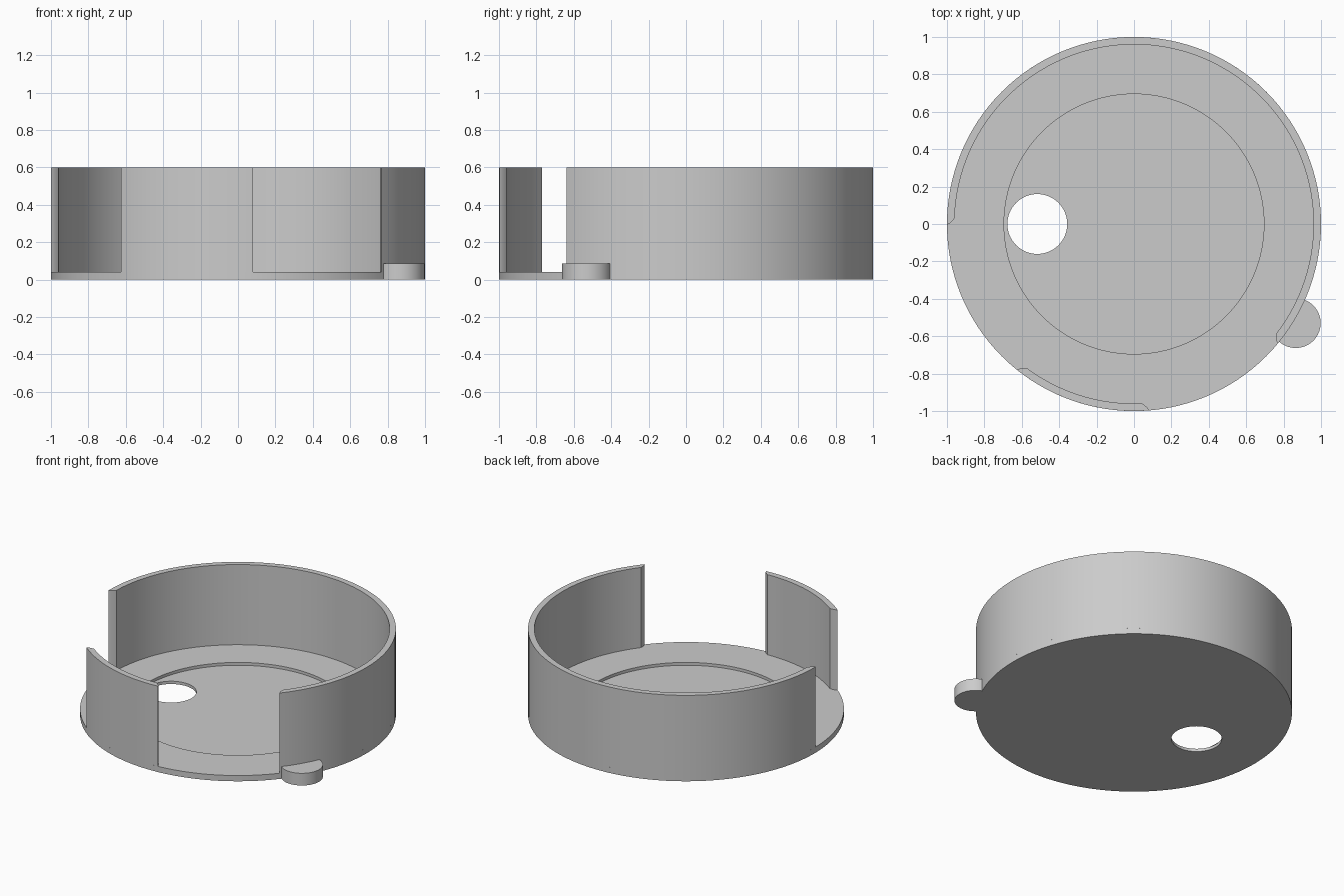
import bpy
import bmesh
from math import cos, sin, radians, hypot, tau

if "Cube" in bpy.data.objects:
    bpy.data.objects.remove(bpy.data.objects["Cube"], do_unlink=True)

# Single plain grey plastic
grey = bpy.data.materials.new("plain grey")
grey.use_nodes = True
grey.diffuse_color = (0.6, 0.6, 0.6, 1)
grey.node_tree.nodes["Principled BSDF"].inputs["Base Color"].default_value = (0.6, 0.6, 0.6, 1)

SEGMENTS = 128
RADIUS, INNER, RECESS = 1.0, 0.96, 0.695
FLOOR, RIM, TOP, TAB_TOP = 0.02, 0.04, 0.6, 0.085


def circle(x, y, r, n=SEGMENTS):
    return [(x + r * cos(tau * i / n), y + r * sin(tau * i / n)) for i in range(n)]


def arc(r, start, end):
    n = max(2, int(abs(end - start) / 360 * SEGMENTS))
    angles = [radians(start + (end - start) * i / n) for i in range(n + 1)]
    return [(r * cos(a), r * sin(a)) for a in angles]


def prism(name, outline, z0, z1):
    """Extrude a closed outline upwards into a solid."""
    bm = bmesh.new()
    face = bm.faces.new([bm.verts.new((x, y, z0)) for x, y in outline])
    top = bmesh.ops.extrude_face_region(bm, geom=[face])["geom"]
    bmesh.ops.translate(bm, vec=(0, 0, z1 - z0),
                        verts=[v for v in top if isinstance(v, bmesh.types.BMVert)])
    bmesh.ops.recalc_face_normals(bm, faces=bm.faces)
    mesh = bpy.data.meshes.new(name)
    bm.to_mesh(mesh)
    bm.free()
    mesh.materials.append(grey)
    obj = bpy.data.objects.new(name, mesh)
    bpy.context.collection.objects.link(obj)
    return obj


def select(obj):
    bpy.ops.object.select_all(action="DESELECT")
    obj.select_set(True)
    bpy.context.view_layer.objects.active = obj


def smooth(obj):
    select(obj)
    bpy.ops.object.shade_smooth_by_angle(angle=radians(30))


def cut(obj, cutter):
    cutter.hide_render = True
    mod = obj.modifiers.new("cut", "BOOLEAN")
    mod.operation, mod.solver, mod.object = "DIFFERENCE", "EXACT", cutter
    select(obj)
    bpy.ops.object.modifier_apply(modifier=mod.name)
    bpy.data.objects.remove(cutter, do_unlink=True)


# Round base with a shallow recess and an off-centre through hole
base = prism("base", circle(0, 0, RADIUS), 0, RIM)
cut(base, prism("recess_cutter", circle(0, 0, RECESS), FLOOR, 0.2))
cut(base, prism("hole_cutter", circle(-0.517, 0, 0.16, 64), -0.1, 0.2))
smooth(base)


# Curved walls whose ends are chamfered towards the inside
def wall(name, start, end):
    outline = (arc(RADIUS, start, end) + [arc(0.982, end - 0.5, start)[0]]
               + arc(INNER, end - 2, start + 2) + [arc(0.982, start + 0.5, end)[0]])
    smooth(prism(name, outline, RIM, TOP))


wall("main_wall", -39.8, 180.2)
wall("front_wall", -128.7, -85.4)

# Rounded thumb tab, trimmed where it meets the wall
tab_outline = []
for x, y in circle(0.865, -0.53, 0.133, 64):
    push = max(1, 0.985 / hypot(x, y))
    tab_outline.append((x * push, y * push))
smooth(prism("thumb_tab", tab_outline, 0, TAB_TOP))
